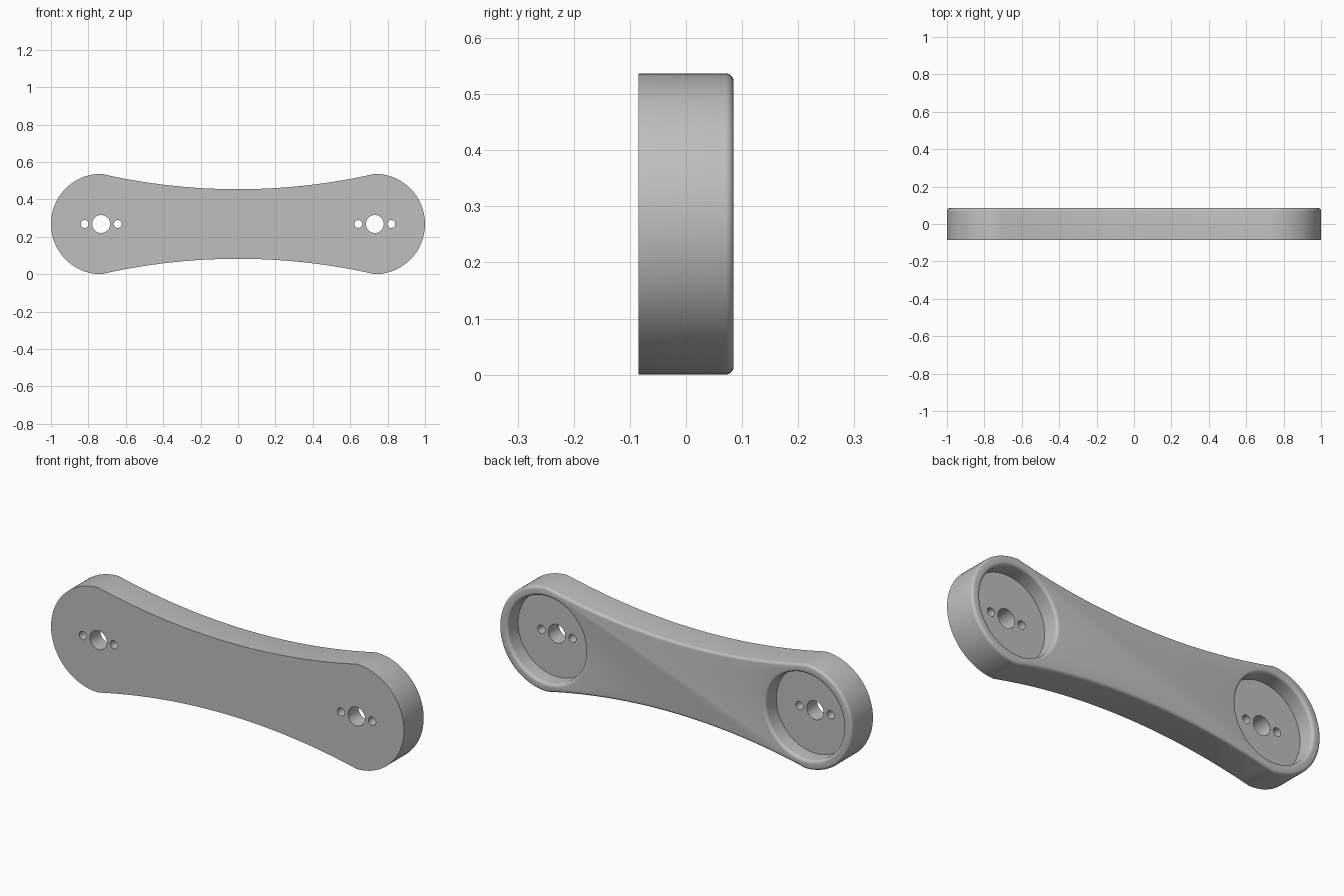
import bpy, bmesh
from math import sin, cos, pi, radians
from mathutils import Matrix

cube = bpy.data.objects.get("Cube")
if cube:
    bpy.data.objects.remove(cube)

R = 0.2685           # end radius
CX = 1 - R           # end centre
HALF = 0.085         # half thickness
FILLET = 0.015
WAIST = 0.186        # half height at the middle

grey = bpy.data.materials.new("plain grey")
grey.use_nodes = True
colour = (0.52, 0.52, 0.52, 1)
grey.diffuse_color = colour
grey.node_tree.nodes["Principled BSDF"].inputs["Base Color"].default_value = colour


def make_object(name, bm):
    bmesh.ops.recalc_face_normals(bm, faces=bm.faces[:])
    mesh = bpy.data.meshes.new(name)
    bm.to_mesh(mesh)
    bm.free()
    mesh.materials.append(grey)
    obj = bpy.data.objects.new(name, mesh)
    bpy.context.collection.objects.link(obj)
    return obj


def arm_outline():
    """Two round ends joined by shallow concave arcs."""
    half = [(CX + R * cos(a), R * sin(a))
            for a in (pi * (i / 48 - 0.5) for i in range(49))]
    rise = R - WAIST
    arc_r = (CX ** 2 + rise ** 2) / (2 * rise)
    steps = 32
    for i in range(1, steps):
        x = CX * (1 - 2 * i / steps)
        half.append((x, WAIST + arc_r - (arc_r ** 2 - x ** 2) ** 0.5))
    return half + [(-x, -z) for x, z in half]


def make_arm():
    bm = bmesh.new()
    front = bm.faces.new([bm.verts.new((x, -HALF, z + R)) for x, z in arm_outline()])
    ext = bmesh.ops.extrude_face_region(bm, geom=[front], use_keep_orig=True)
    moved = [g for g in ext["geom"] if isinstance(g, bmesh.types.BMVert)]
    bmesh.ops.translate(bm, verts=moved, vec=(0, 2 * HALF, 0))
    bmesh.ops.recalc_face_normals(bm, faces=bm.faces[:])
    rim = [e for e in bm.edges if all(v.co.y > 0 for v in e.verts)]
    bmesh.ops.bevel(bm, geom=rim, offset=FILLET, segments=5, profile=0.5, affect='EDGES')
    return make_object("arm", bm)


def turned_cutter(name, x, profile, segments):
    """Solid of (radius, y) points turned about a front-to-back axis."""
    bm = bmesh.new()
    rings = [[bm.verts.new((x + r * cos(2 * pi * i / segments), y,
                            R + r * sin(2 * pi * i / segments)))
              for i in range(segments)] for r, y in profile]
    for a, b in zip(rings, rings[1:]):
        for i in range(segments):
            j = (i + 1) % segments
            bm.faces.new((a[i], a[j], b[j], b[i]))
    bm.faces.new(rings[0])
    bm.faces.new(rings[-1])
    obj = make_object(name, bm)
    obj.hide_render = True
    return obj


arm = make_arm()

# Pocket profile: straight wall, rounded lip, then clear of the back face
POCKET_R = 0.22
pocket = [(POCKET_R, 0)]
for i in range(6):
    a = pi / 2 * i / 5
    pocket.append((POCKET_R + FILLET * (1 - cos(a)), HALF - FILLET + FILLET * sin(a)))
pocket.append((POCKET_R + FILLET, 0.12))

cutters = []
for side, label in ((1, "left"), (-1, "right")):
    x = side * CX
    cutters.append(turned_cutter(label + "_pocket_cutter", x, pocket, 64))
    for offset, r, part in ((0, 0.048, "axle"), (-0.088, 0.021, "inner_pin"),
                            (0.088, 0.021, "outer_pin")):
        cutters.append(turned_cutter(f"{label}_{part}_cutter", x + side * offset,
                                     [(r, -0.2), (r, 0.2)], 32))

# Cut the pockets and holes, then discard the cutters
bpy.ops.object.select_all(action='DESELECT')
bpy.context.view_layer.objects.active = arm
arm.select_set(True)
for cutter in cutters:
    mod = arm.modifiers.new(cutter.name, 'BOOLEAN')
    mod.operation = 'DIFFERENCE'
    mod.solver = 'EXACT'
    mod.object = cutter
    bpy.ops.object.modifier_apply(modifier=mod.name)
    bpy.data.objects.remove(cutter)

bpy.ops.object.shade_smooth_by_angle(angle=radians(30))
